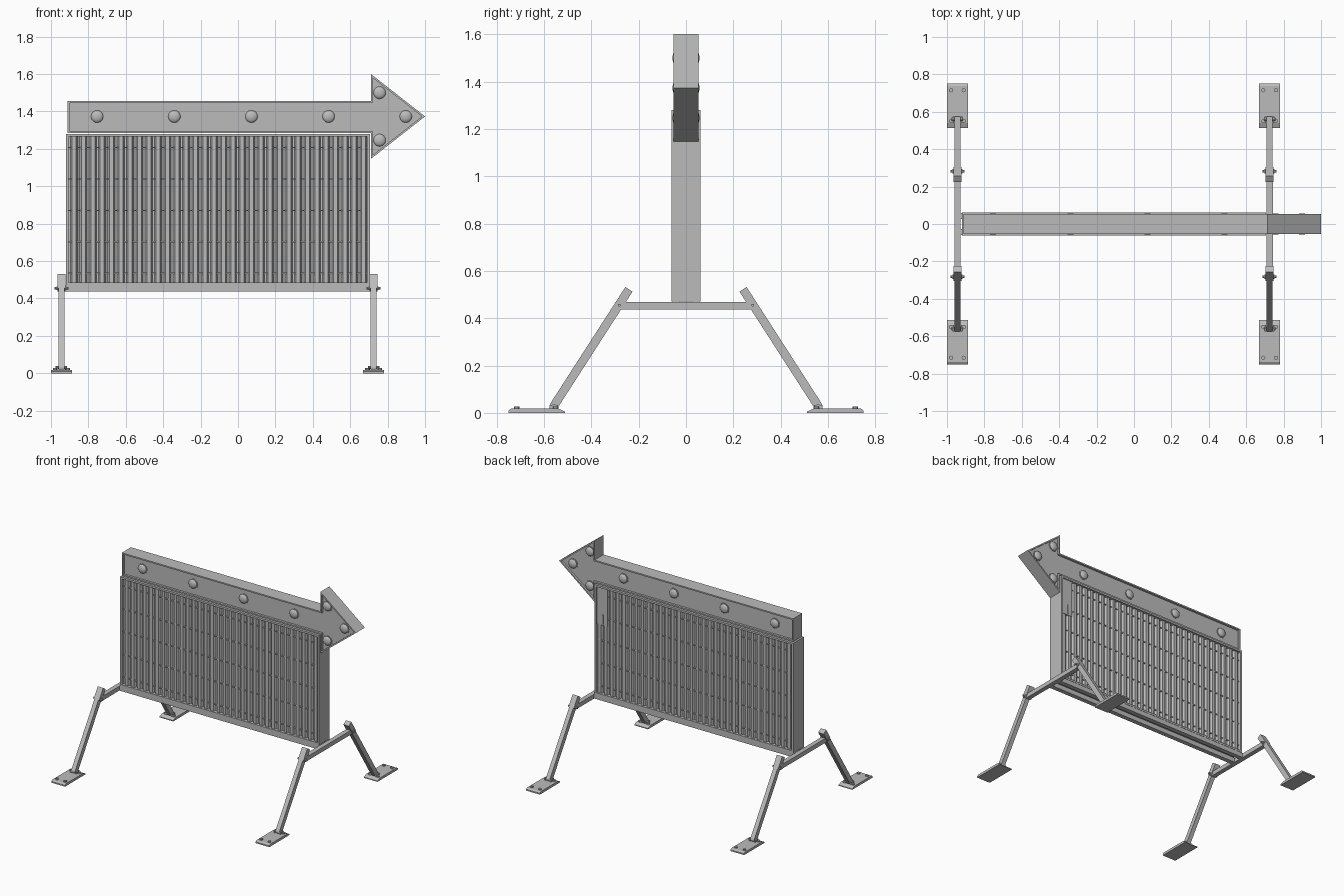
import bpy, bmesh, math
from mathutils import Vector, Matrix

if "Cube" in bpy.data.objects:
    bpy.data.objects.remove(bpy.data.objects["Cube"])

mat = bpy.data.materials.new("plain_grey")
mat.use_nodes = True
GREY = (0.5, 0.5, 0.5, 1)
mat.diffuse_color = GREY
mat.node_tree.nodes["Principled BSDF"].inputs["Base Color"].default_value = GREY


def finish(name, bm, smooth=False):
    bmesh.ops.recalc_face_normals(bm, faces=bm.faces)
    me = bpy.data.meshes.new(name)
    bm.to_mesh(me)
    bm.free()
    me.materials.append(mat)
    ob = bpy.data.objects.new(name, me)
    bpy.context.collection.objects.link(ob)
    if smooth:
        bpy.ops.object.select_all(action='DESELECT')
        ob.select_set(True)
        bpy.context.view_layer.objects.active = ob
        bpy.ops.object.shade_smooth_by_angle()
    return ob


def add_box(bm, lo, hi):
    lo, hi = Vector(lo), Vector(hi)
    m = Matrix.Translation((lo + hi) / 2) @ Matrix.Diagonal((hi - lo).to_4d())
    bmesh.ops.create_cube(bm, size=1, matrix=m)


def add_rod(bm, centre, axis, radius, length, sides=12):
    rot = Vector((0, 0, 1)).rotation_difference(Vector(axis)).to_matrix().to_4x4()
    bmesh.ops.create_cone(bm, cap_ends=True, segments=sides, radius1=radius, radius2=radius,
                          depth=length, matrix=Matrix.Translation(centre) @ rot)


def add_prism(bm, pts, offset):
    """Extrude a closed outline along an offset."""
    face = bm.faces.new([bm.verts.new(p) for p in pts])
    ext = bmesh.ops.extrude_face_region(bm, geom=[face], use_keep_orig=True)
    verts = [g for g in ext["geom"] if isinstance(g, bmesh.types.BMVert)]
    bmesh.ops.translate(bm, verts=verts, vec=offset)


def tray(name, outline, y, rim, depth):
    """Extruded outline with a thin rim around a sunken front and back."""
    bm = bmesh.new()
    add_prism(bm, [(x, -y, z) for x, z in outline], (0, 2 * y, 0))
    bmesh.ops.recalc_face_normals(bm, faces=bm.faces)
    for side in (-1, 1):
        face = next(f for f in bm.faces if f.normal.y * side > 0.9)
        bmesh.ops.inset_region(bm, faces=[face], thickness=rim, use_even_offset=True)
        ext = bmesh.ops.extrude_face_region(bm, geom=[face])
        verts = [g for g in ext["geom"] if isinstance(g, bmesh.types.BMVert)]
        bmesh.ops.translate(bm, verts=verts, vec=(0, -side * depth, 0))
        bmesh.ops.delete(bm, geom=[face], context='FACES_ONLY')
    return finish(name, bm)


# Panel cabinet
L, R, BOT, TOP, DEEP = -0.92, 0.705, 0.47, 1.28, 0.062
tray("panel_frame", [(L, BOT), (R, BOT), (R, TOP), (L, TOP)], DEEP, 0.014, 0.03)

# Corrugated sheets on the front and back
COUNT = 32
x0, x1 = L + 0.014, R - 0.014
pitch = (x1 - x0) / COUNT
for name, side in (("front_slats", -1), ("back_slats", 1)):
    bm = bmesh.new()
    row = []
    for i in range(COUNT):
        for t, y in ((0, 0.034), (0.2, 0.034), (0.38, 0.05), (0.82, 0.05)):
            row.append((x0 + (i + t) * pitch, side * y))
    row.append((x1, side * 0.034))
    low = [bm.verts.new((x, y, BOT + 0.014)) for x, y in row]
    high = [bm.verts.new((x, y, TOP - 0.014)) for x, y in row]
    for a in range(len(row) - 1):
        bm.faces.new((low[a], low[a + 1], high[a + 1], high[a]))
    ob = finish(name, bm)
    # sheet normals face outwards
    if ob.data.polygons[0].normal.y * side < 0:
        ob.data.flip_normals()
    # Cross wires that pass through the grooves
    bm = bmesh.new()
    for k in range(5):
        z = 0.535 + k * 0.168
        add_box(bm, (x0, side * 0.042 - 0.004, z - 0.003), (x1, side * 0.042 + 0.004, z + 0.003))
    finish(name + "_cross_wires", bm)

# Control hatch on the back with its handle
bm = bmesh.new()
add_box(bm, (0.605, 0.03, 0.99), (x1, 0.054, TOP - 0.014))
add_box(bm, (0.637, 0.054, 1.0), (0.645, 0.059, 1.07))
finish("control_hatch", bm)

# Arrow box
half = [(0.71, 1.285), (0.71, 1.146), (1.0, 1.373), (0.71, 1.6), (0.71, 1.455)]
tray("arrow_box", [(-0.912, 1.285)] + half + [(-0.912, 1.455)], 0.053, 0.01, 0.016)

# Lamps on both faces of the arrow
lamps = [(-0.753 + i * 0.4125, 1.373) for i in range(5)] + [(0.757, 1.5), (0.757, 1.246)]
bm = bmesh.new()
for x, z in lamps:
    for side in (-1, 1):
        add_rod(bm, (x, side * 0.038, z), (0, 1, 0), 0.038, 0.006, 24)
        m = Matrix.Translation((x, side * 0.04, z)) @ Matrix.Diagonal((0.033, 0.017, 0.033, 1))
        bmesh.ops.create_uvsphere(bm, u_segments=24, v_segments=12, radius=1, matrix=m)
finish("lamps", bm, True)

# Long rails under the panel
bm = bmesh.new()
for side in (-1, 1):
    add_box(bm, (-0.93, side * 0.043 - 0.017, 0.436), (0.71, side * 0.043 + 0.017, BOT))
finish("base_rails", bm)

# Stands: cross bar, two splayed legs, hinge bolts and foot plates
for label, x in (("right", -0.944), ("left", 0.725)):
    bm = bmesh.new()
    add_box(bm, (x - 0.017, -0.285, 0.436), (x + 0.017, 0.285, 0.468))
    finish(label + "_cross_bar", bm)
    for end, s in (("front", -1), ("back", 1)):
        name = end + "_" + label
        top, foot = Vector((x, s * 0.241, 0.522)), Vector((x, s * 0.558, 0.03))
        along = (foot - top).normalized()
        across = Vector((1, 0, 0)).cross(along) * 0.018

        # Leg tube, with a wider clamp at its head
        bm = bmesh.new()
        for a, b, w in ((top, foot, 0.016), (top, top + along * 0.09, 0.022)):
            off = Vector((w, 0, 0))
            add_prism(bm, [a - across - off, b - across - off, b + across - off, a + across - off],
                      off * 2)
        add_rod(bm, foot, (1, 0, 0), 0.018, 0.032, 16)
        finish(name + "_leg", bm, True)

        # Hinge bolts
        bm = bmesh.new()
        hinge = Vector((x, s * 0.282, 0.455))
        add_rod(bm, hinge, (1, 0, 0), 0.006, 0.075, 8)
        add_rod(bm, hinge, (1, 0, 0), 0.011, 0.054, 6)
        add_rod(bm, foot, (1, 0, 0), 0.008, 0.062, 8)
        finish(name + "_bolts", bm)

        # Foot plate with sloped ends, hinge lugs and anchor bolts
        bm = bmesh.new()
        px = x - 0.056
        outline = ((0.512, 0), (0.75, 0), (0.75, 0.01), (0.738, 0.018), (0.54, 0.018), (0.512, 0.006))
        add_prism(bm, [(px, s * y, z) for y, z in outline], (0.112, 0, 0))
        for k in (-1, 1):
            lug = x + k * 0.022
            add_box(bm, (lug - 0.004, s * 0.558 - 0.018, 0.015), (lug + 0.004, s * 0.558 + 0.018, 0.034))
            for y in (0.55, 0.715):
                add_rod(bm, (x + k * 0.034, s * y, 0.021), (0, 0, 1), 0.011, 0.012, 8)
        finish(name + "_foot_plate", bm)
